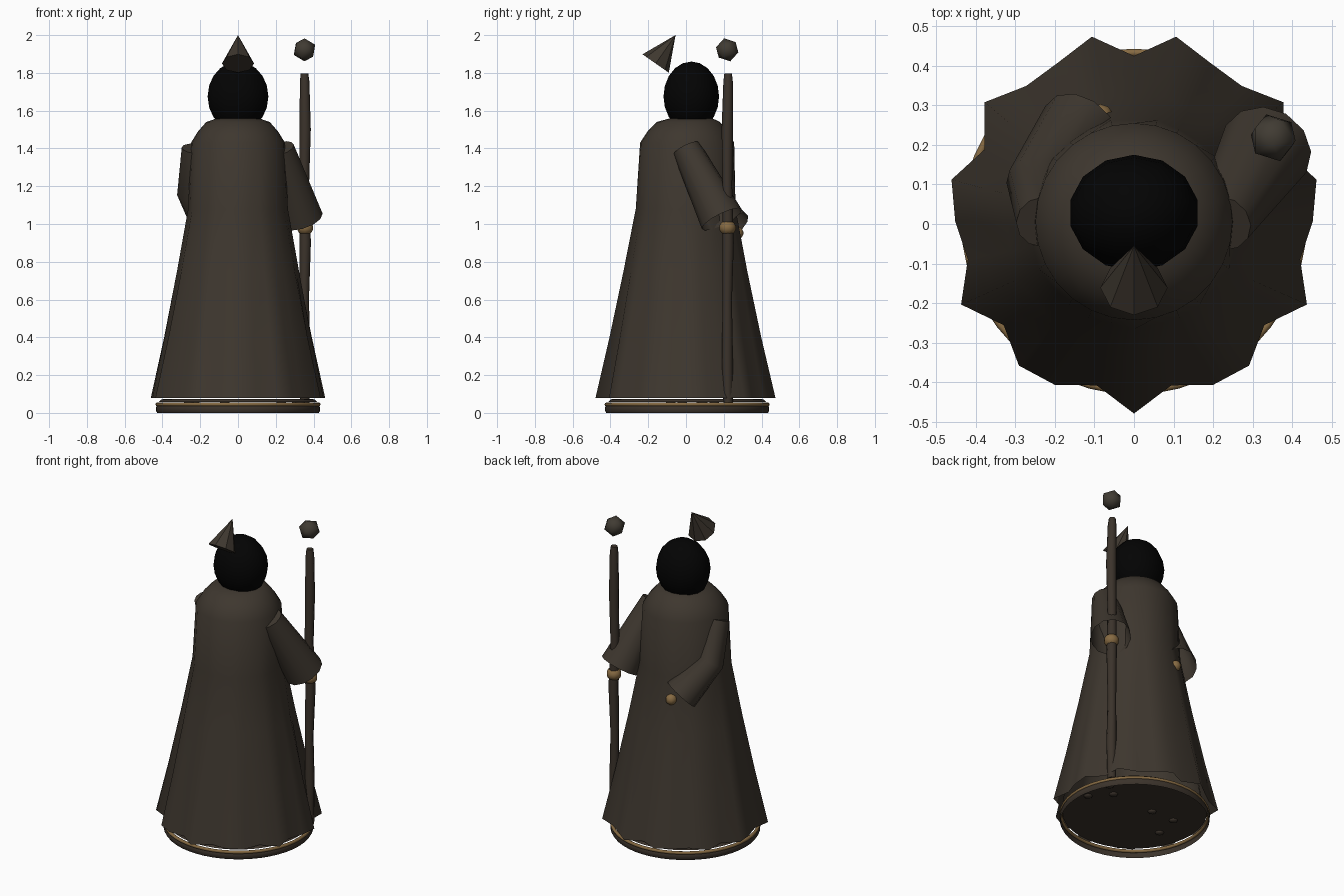
import bpy, bmesh
from math import sin, cos, pi, radians
from mathutils import Vector, Matrix

old = bpy.data.objects.get("Cube")
if old:
    bpy.data.objects.remove(old, do_unlink=True)


def material(name, rgb):
    m = bpy.data.materials.new(name)
    m.use_nodes = True
    m.diffuse_color = (*rgb, 1)
    m.node_tree.nodes["Principled BSDF"].inputs["Base Color"].default_value = (*rgb, 1)
    return m


CLOTH = material("dark brown cloth", (0.048, 0.038, 0.028))
WOOD = material("dark wood", (0.044, 0.033, 0.024))
STONE = material("dull stone", (0.052, 0.044, 0.033))
SHADOW = material("black", (0.001, 0.001, 0.001))
GOLD = material("tan gold", (0.24, 0.145, 0.055))


def finish(name, bm, mat, crease=80):
    bmesh.ops.recalc_face_normals(bm, faces=bm.faces)
    me = bpy.data.meshes.new(name)
    bm.to_mesh(me)
    bm.free()
    me.materials.append(mat)
    ob = bpy.data.objects.new(name, me)
    bpy.context.collection.objects.link(ob)
    bpy.ops.object.select_all(action='DESELECT')
    ob.select_set(True)
    bpy.context.view_layer.objects.active = ob
    bpy.ops.object.shade_smooth_by_angle(angle=radians(crease))
    return ob


def loft(name, rings, mat, cap_start=True, cap_end=True):
    """Skin a list of equal-length point rings."""
    bm = bmesh.new()
    loops = [[bm.verts.new(p) for p in ring] for ring in rings]
    n = len(loops[0])
    for a, b in zip(loops, loops[1:]):
        for i in range(n):
            j = (i + 1) % n
            bm.faces.new((a[i], a[j], b[j], b[i]))
    if cap_start:
        bm.faces.new(loops[0])
    if cap_end:
        bm.faces.new(loops[-1])
    return finish(name, bm, mat)


def tube(name, stations, sides, mat, cap_start=True, cap_end=True):
    """Tapered tube through (centre, radius) stations, top to bottom."""
    pts = [Vector(p) for p, _ in stations]
    rings = []
    for i, (_, r) in enumerate(stations):
        d = pts[min(i + 1, len(pts) - 1)] - pts[max(i - 1, 0)]
        q = Vector((0, 0, -1)).rotation_difference(d)
        rings.append([pts[i] + q @ Vector((r * cos(2 * pi * k / sides),
                                           r * sin(2 * pi * k / sides), 0))
                      for k in range(sides)])
    return loft(name, rings, mat, cap_start, cap_end)


def ball(name, centre, scale, mat, segments=10, rings=7):
    bm = bmesh.new()
    bmesh.ops.create_uvsphere(bm, u_segments=segments, v_segments=rings, radius=1)
    bm.transform(Matrix.LocRotScale(Vector(centre), None, Vector(scale)))
    return finish(name, bm, mat)


# Robe: lathe with hem folds that fade toward the shoulders
def robe_ring(z, radius, fold, shift, n=28):
    ring = []
    for k in range(n):
        t = 2 * pi * k / n
        r = radius + fold * cos(11 * t)
        ring.append((r * sin(t), shift - r * cos(t), z))
    return ring


# height, radius, fold depth, backward shift
profile = [(0.08, 0.452, 0.034, 0.007), (0.4, 0.388, 0.021, 0.004),
           (0.75, 0.323, 0.010, 0.002), (1.08, 0.264, 0.004, 0.002),
           (1.43, 0.249, 0, 0.006), (1.49, 0.212, 0, 0.008),
           (1.54, 0.168, 0, 0.012), (1.56, 0.11, 0, 0.028)]
loft("robe", [robe_ring(*p) for p in profile], CLOTH, cap_start=False)

# Round base: hollow lower rim, gold band, and the disc the figure stands on
BASE_Y = 0.006
tube("base_rim", [((0, BASE_Y, 0.042), 0.428), ((0, BASE_Y, 0.03), 0.434),
                  ((0, BASE_Y, 0.01), 0.434), ((0, BASE_Y, 0), 0.428)],
     48, WOOD, cap_start=False, cap_end=False)
tube("base_disc", [((0, BASE_Y, 0.074), 0.395), ((0, BASE_Y, 0.07), 0.406),
                   ((0, BASE_Y, 0.058), 0.418)], 48, WOOD)
bpy.ops.mesh.primitive_torus_add(major_radius=0.427, minor_radius=0.01, major_segments=48,
                                 minor_segments=8, location=(0, BASE_Y, 0.045))
band = bpy.context.object
band.name = "base_band"
band.data.materials.append(GOLD)
bpy.ops.object.shade_smooth_by_angle(angle=radians(80))

# Small studs under the base disc
for i, (x, y) in enumerate([(0.31, 0.15), (0.23, 0.09), (0.33, -0.02),
                            (-0.07, 0.08), (-0.23, 0.08), (-0.26, -0.08)]):
    ball(f"base_stud_{i + 1}", (x, y, 0.058), (0.026, 0.026, 0.013), WOOD, 8, 6)

# Head and the pointed peak floating over the brow
ball("head", (0, 0.028, 1.675), (0.165, 0.147, 0.185), SHADOW, 14, 10)
bm = bmesh.new()
bmesh.ops.create_cone(bm, cap_ends=True, segments=8, radius1=0.085, radius2=0, depth=0.184)
bm.transform(Matrix.Translation((0, -0.108, 1.925)) @ Matrix.Rotation(radians(-35), 4, 'X'))
finish("hood_peak", bm, CLOTH, crease=20)

# Sleeves: open cuffs, one straight and one bent behind the body
tube("left_sleeve", [((0.222, 0.002, 1.40), 0.076), ((0.334, 0.19, 1.025), 0.118)],
     12, CLOTH, cap_end=False)
tube("right_sleeve", [((-0.23, 0.005, 1.40), 0.068), ((-0.248, 0.1, 1.168), 0.076),
                      ((-0.135, 0.242, 0.985), 0.106)], 12, CLOTH, cap_end=False)

# Hands
ball("left_hand", (0.355, 0.22, 0.98), (0.045, 0.045, 0.04), GOLD)
ball("right_hand", (-0.085, 0.27, 0.952), (0.034, 0.034, 0.034), GOLD)

# Staff with a slightly uneven shaft and a stone floating above it
shaft = [(1.797, 0.02), (1.755, 0.025), (1.5, 0.03), (1.2, 0.026), (0.9, 0.03),
         (0.6, 0.025), (0.3, 0.029), (0.055, 0.025)]
tube("staff", [((0.353 + 0.003 * sin(9 * z), 0.22 + 0.003 * cos(7 * z), z), r) for z, r in shaft],
     8, WOOD)
bm = bmesh.new()
bmesh.ops.create_icosphere(bm, subdivisions=1, radius=0.063)
bm.transform(Matrix.Translation((0.352, 0.218, 1.922)) @ Matrix.Rotation(radians(15), 4, 'X'))
finish("staff_stone", bm, STONE)
